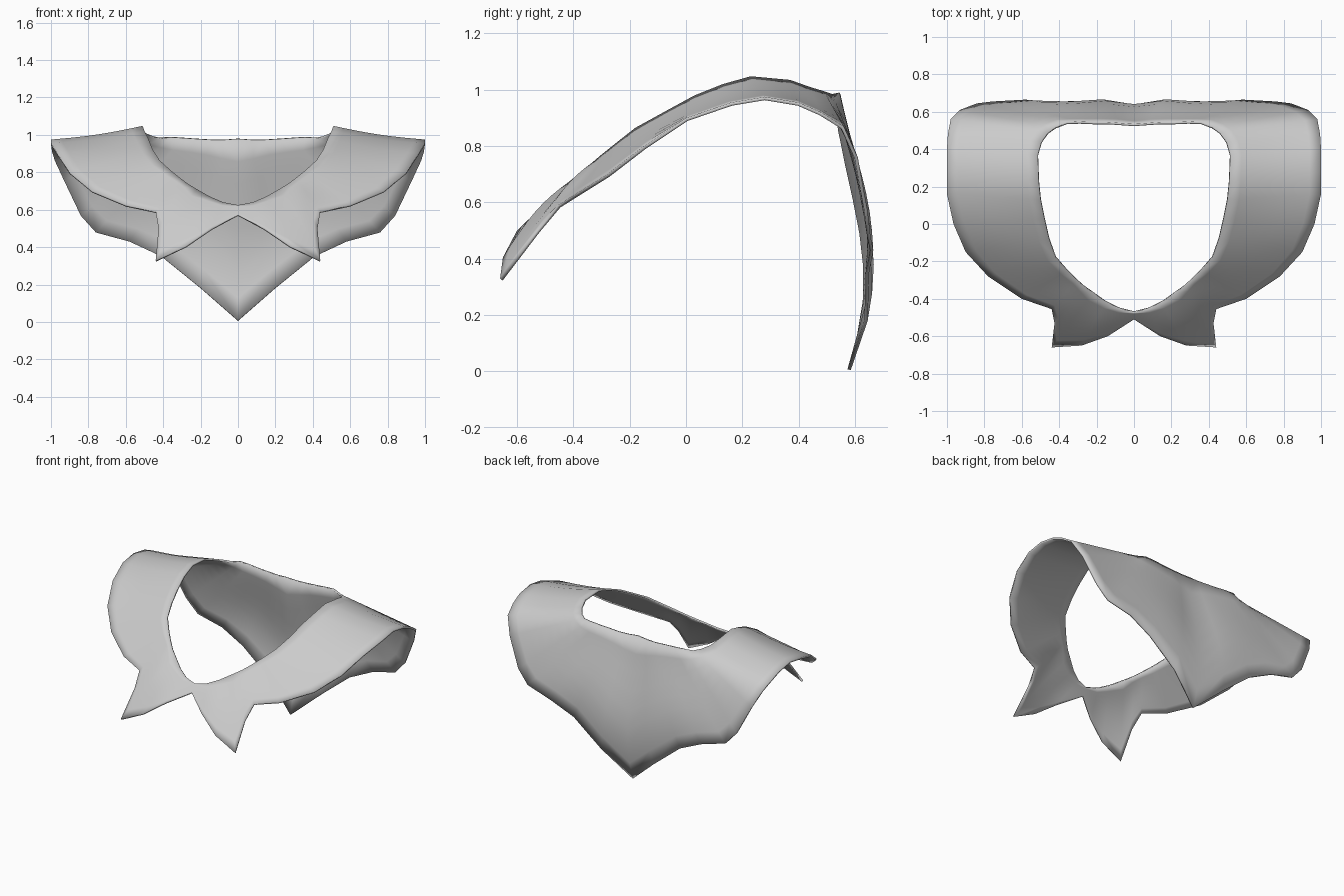
import bpy, bmesh, math
from mathutils import Vector

if "Cube" in bpy.data.objects:
    bpy.data.objects.remove(bpy.data.objects["Cube"])

# Half of the collar: neck edge point and hem point per rib, front centre to back centre
RIBS = [
    (0, -.475, .625, 0, -.51, .575),
    (.08, -.455, .64, .14, -.60, .50),
    (.15, -.42, .67, .28, -.65, .405),
    (.22, -.37, .71, .44, -.66, .33),
    (.27, -.335, .74, .425, -.53, .50),
    (.31, -.30, .77, .44, -.455, .59),
    (.36, -.25, .81, .60, -.40, .625),
    (.42, -.18, .865, .78, -.28, .70),
    (.455, -.08, .92, .90, -.15, .80),
    (.48, .03, .98, .965, 0, .90),
    (.50, .13, 1.02, 1.0, .16, .955),
    (.51, .23, 1.048, 1.0, .28, .975),
    (.515, .37, 1.035, 1.0, .40, .955),
    (.495, .44, 1.01, .995, .48, .92),
    (.46, .49, .995, .98, .56, .87),
    (.42, .52, .985, .93, .61, .76),
    (.36, .545, .99, .84, .645, .57),
    (.29, .548, .985, .76, .655, .48),
    (.22, .545, .98, .58, .665, .43),
    (.14, .545, .975, .41, .65, .35),
    (.07, .54, .975, .20, .645, .18),
    (0, .535, .98, 0, .585, .005),
]
STEPS = 8


def rib_point(i, t):
    """Point across a rib, with the cloth's gentle bulge added."""
    p = Vector(RIBS[i][:3]).lerp(Vector(RIBS[i][3:]), t)
    if i > 16:      # back panel swells outward
        p.y += .075 * ((i - 16) / 5) ** 1.5 * math.sin(math.pi * t ** 1.5)
    elif 2 <= i <= 4:   # pointed front flaps
        p.z += .03 * math.sin(math.pi * t)
    elif 9 <= i <= 13:  # shoulders dip a little
        p.z -= .01 * math.sin(math.pi * t)
    return p


bm = bmesh.new()
grid = [[bm.verts.new(rib_point(i, j / STEPS)) for j in range(STEPS + 1)]
        for i in range(len(RIBS))]
for a, b in zip(grid, grid[1:]):
    for j in range(STEPS):
        bm.faces.new((a[j], a[j + 1], b[j + 1], b[j]))
mesh = bpy.data.meshes.new("shoulder_collar")
bm.to_mesh(mesh)
bm.free()
collar = bpy.data.objects.new("shoulder_collar", mesh)
bpy.context.collection.objects.link(collar)

# Cloth colour
grey = bpy.data.materials.new("grey_cloth")
grey.diffuse_color = (.6, .6, .6, 1)
grey.use_nodes = True
grey.node_tree.nodes["Principled BSDF"].inputs["Base Color"].default_value = grey.diffuse_color
mesh.materials.append(grey)

# Smooth the cloth, then mirror the half and give it thickness
bpy.context.view_layer.objects.active = collar
collar.select_set(True)
bpy.ops.object.shade_smooth()
mirror = collar.modifiers.new("mirror", 'MIRROR')
mirror.use_clip = True
mirror.merge_threshold = .001
solid = collar.modifiers.new("thickness", 'SOLIDIFY')
solid.thickness = .012
solid.offset = -1
bpy.ops.object.shade_smooth_by_angle(angle=math.radians(40))
